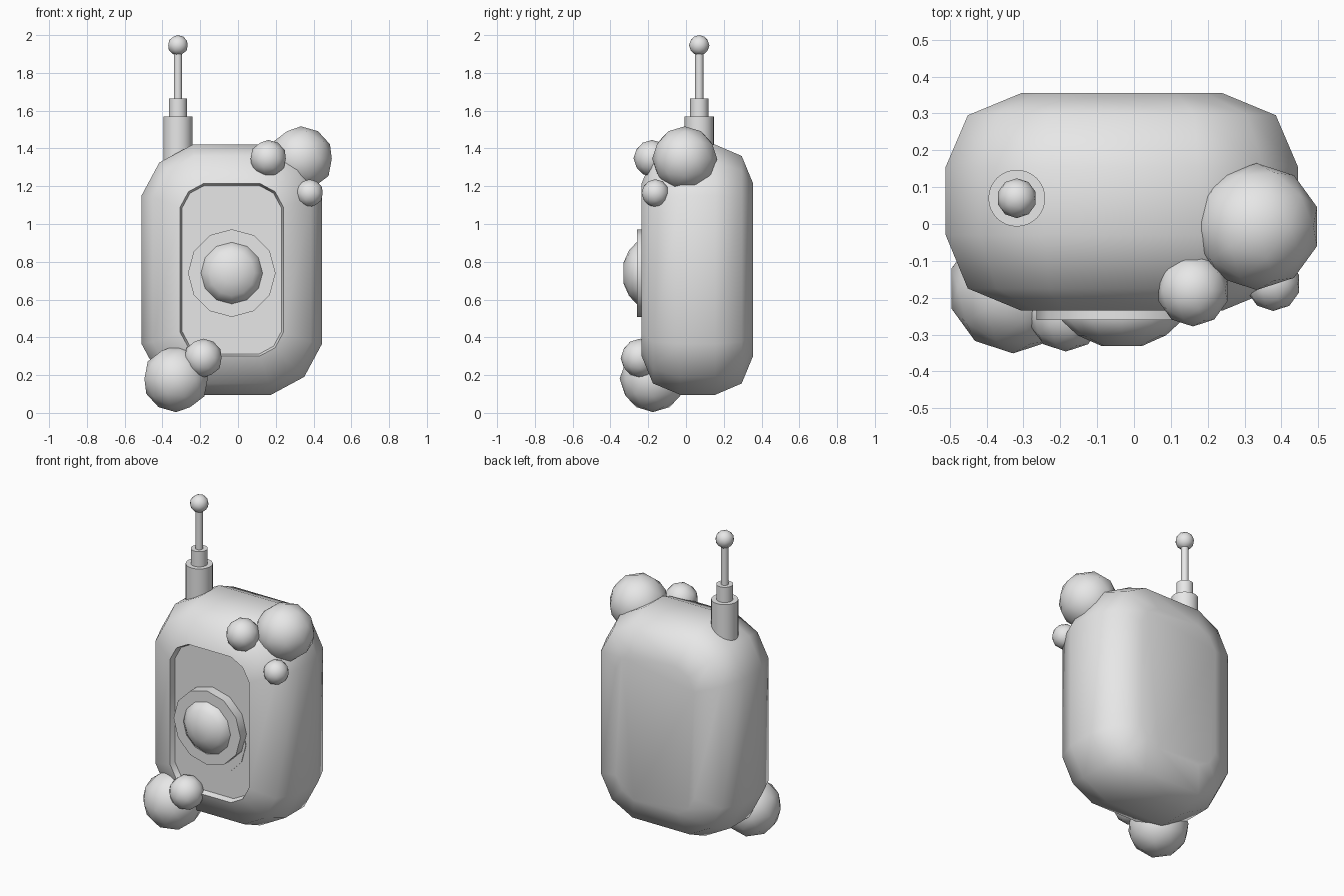
import bpy, bmesh, math
from mathutils import Matrix, Vector

cube = bpy.data.objects.get("Cube")
if cube:
    bpy.data.objects.remove(cube, do_unlink=True)

GREY = (0.8, 0.8, 0.8, 1.0)
grey = bpy.data.materials.new("plain grey")
grey.use_nodes = True
grey.diffuse_color = GREY
grey.node_tree.nodes["Principled BSDF"].inputs["Base Color"].default_value = GREY


def finish(bm, name):
    """Turn a bmesh into a smooth-shaded grey object."""
    bmesh.ops.recalc_face_normals(bm, faces=bm.faces)
    mesh = bpy.data.meshes.new(name)
    bm.to_mesh(mesh)
    bm.free()
    mesh.materials.append(grey)
    obj = bpy.data.objects.new(name, mesh)
    bpy.context.collection.objects.link(obj)
    bpy.ops.object.select_all(action='DESELECT')
    obj.select_set(True)
    bpy.context.view_layer.objects.active = obj
    bpy.ops.object.shade_smooth_by_angle(angle=math.radians(50))
    return obj


def loft(name, rings):
    """Skin a list of equal-length point rings and cap both ends."""
    bm = bmesh.new()
    loops = [[bm.verts.new(p) for p in ring] for ring in rings]
    for a, b in zip(loops, loops[1:]):
        for i in range(len(a)):
            j = (i + 1) % len(a)
            bm.faces.new((a[i], a[j], b[j], b[i]))
    bm.faces.new(loops[0])
    bm.faces.new(loops[-1])
    return finish(bm, name)


def case_ring(y, inset, corner):
    """Upright rectangle with two-step chamfered corners."""
    w, h, cut = 0.478 - inset, 0.662 - inset, corner * 0.35
    pts = []
    for sx, sz in ((1, 1), (-1, 1), (-1, -1), (1, -1)):
        trio = [(w, h - corner), (w - cut, h - cut), (w - corner, h)]
        if sx * sz < 0:
            trio.reverse()
        pts += [Vector((-0.033 + sx * x, y, 0.758 + sz * z)) for x, z in trio]
    return pts


def lathe_y(name, x, z, profile, sides=12):
    """Round part facing the front, from (radius, y) pairs."""
    loft(name, [[(x + r * math.sin(math.tau * i / sides), y,
                  z + r * math.cos(math.tau * i / sides)) for i in range(sides)]
                for r, y in profile])


def ball(name, centre, radius):
    bm = bmesh.new()
    bmesh.ops.create_icosphere(bm, subdivisions=2, radius=radius,
                               matrix=Matrix.Translation(centre))
    finish(bm, name)


def rod(name, radius, bottom, top):
    bm = bmesh.new()
    bmesh.ops.create_cone(bm, cap_ends=True, segments=32, radius1=radius, radius2=radius,
                          depth=top - bottom,
                          matrix=Matrix.Translation((-0.318, 0.07, (bottom + top) / 2)))
    finish(bm, name)


# Rounded case with a shallow front recess
loft("case", [case_ring(*r) for r in (
    (-0.2, 0.215, 0.12), (-0.235, 0.205, 0.125), (-0.175, 0.06, 0.22),
    (-0.03, 0, 0.27), (0.155, 0, 0.27), (0.295, 0.06, 0.22), (0.355, 0.205, 0.125))])

# Front button on its stacked discs
lathe_y("lower_disc", -0.033, 0.67, [(0.23, -0.19), (0.23, -0.204)])
lathe_y("button_disc", -0.033, 0.74, [(0.232, -0.19), (0.232, -0.26)])
lathe_y("button_dome", -0.033, 0.74,
        [(0.163, -0.25), (0.163, -0.262), (0.12, -0.302), (0.055, -0.331)])

# Telescopic aerial
rod("aerial_base", 0.077, 1.25, 1.57)
rod("aerial_collar", 0.048, 1.55, 1.665)
rod("aerial_rod", 0.022, 1.65, 1.92)
ball("aerial_tip", (-0.318, 0.07, 1.946), 0.054)

# Ball clusters on opposite corners
ball("upper_large_ball", (0.333, -0.007, 1.345), 0.172)
ball("upper_inner_ball", (0.16, -0.18, 1.347), 0.098)
ball("upper_outer_ball", (0.378, -0.162, 1.163), 0.074)
ball("lower_large_ball", (-0.328, -0.175, 0.18), 0.176)
ball("lower_small_ball", (-0.185, -0.243, 0.29), 0.103)
